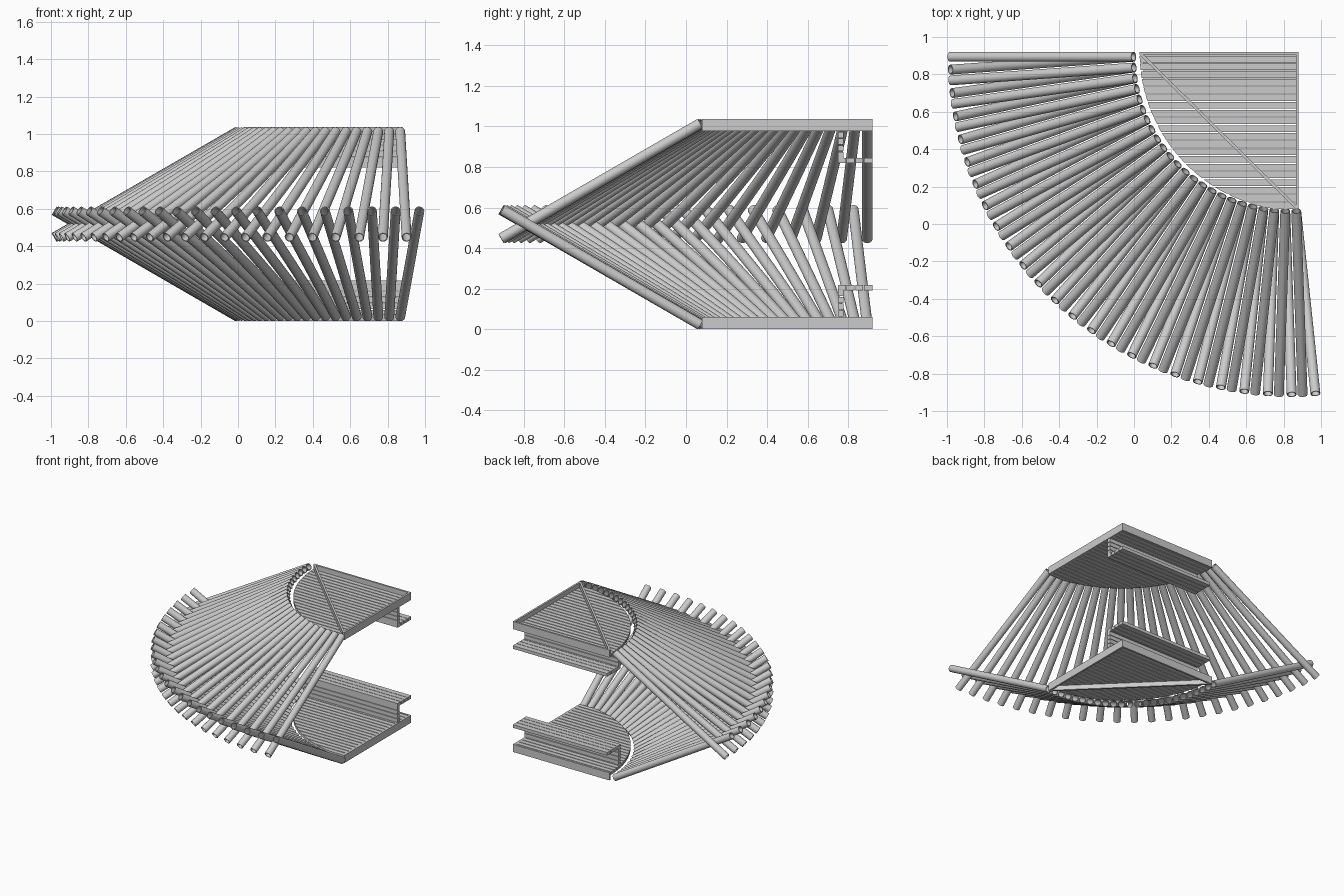
import bpy, bmesh
from math import sin, cos, radians, sqrt
from mathutils import Vector

if "Cube" in bpy.data.objects:
    bpy.data.objects.remove(bpy.data.objects["Cube"])

H = 1.037                 # total height
X0, X1, Y0, Y1 = 0.03, 0.88, 0.08, 0.92
R = 0.85                  # deck radius about the corner (X1, Y1)


def link(name, bm):
    bmesh.ops.recalc_face_normals(bm, faces=bm.faces)
    me = bpy.data.meshes.new(name)
    bm.to_mesh(me)
    bm.free()
    ob = bpy.data.objects.new(name, me)
    bpy.context.collection.objects.link(ob)
    return ob


def prism(bm, pts, z0, z1):
    lo = [bm.verts.new((x, y, z0)) for x, y in pts]
    hi = [bm.verts.new((x, y, z1)) for x, y in pts]
    bm.faces.new(lo)
    bm.faces.new(hi)
    n = len(pts)
    for i in range(n):
        j = (i + 1) % n
        bm.faces.new((lo[i], lo[j], hi[j], hi[i]))


def rect(x0, x1, y0, y1):
    return [(x0, y0), (x1, y0), (x1, y1), (x0, y1)]


def arc_x(y):
    return X1 - sqrt(max(R * R - (Y1 - y) ** 2, 0))


def platform(prefix, flip):
    def zz(a, b):
        return (H - b, H - a) if flip else (a, b)

    # frame: two straight rims and the diagonal brace
    bm = bmesh.new()
    prism(bm, rect(X1 - 0.015, X1, Y0, Y1), *zz(0, 0.06))
    prism(bm, rect(X0, X1 - 0.015, Y1 - 0.015, Y1), *zz(0, 0.06))
    d = 0.011
    prism(bm, [(X0, Y1 - 0.015), (X0 + 2 * d, Y1 - 0.015),
               (X1 - 0.015, Y0 + 2 * d), (X1 - 0.015, Y0)], *zz(0, 0.036))
    link(prefix + "_frame", bm)

    # deck planks cut to the quarter circle
    bm = bmesh.new()
    n, gap = 20, 0.006
    p = (Y1 - 0.015 - Y0) / n
    for i in range(n):
        a, b = Y0 + i * p, Y0 + (i + 1) * p - gap
        left = [(arc_x(b + (a - b) * k / 5), b + (a - b) * k / 5) for k in range(6)]
        prism(bm, left + [(X1 - 0.015, a), (X1 - 0.015, b)], *zz(0.036, 0.06))
    link(prefix + "_deck_planks", bm)

    # bench: upright planks and seat planks
    bm = bmesh.new()
    for i in range(4):
        z = 0.06 + i * 0.033
        prism(bm, rect(0.05, X1, 0.75, 0.776), *zz(z + 0.004, z + 0.033))
    for i in range(4):
        y = 0.75 + i * 0.0425
        prism(bm, rect(0.05, X1, y, y + 0.0385 + (0.004 if i == 3 else 0)), *zz(0.192, 0.217))
    link(prefix + "_bench", bm)


platform("lower", False)
platform("upper", True)

# one hollow pipe mesh along +z, shared by every pole
RUN, TILT, RAD, SIDES = 0.982, radians(30), 0.0262, 24
LENGTH = RUN / cos(TILT)
bm = bmesh.new()
rings = []
for r, z in ((RAD, 0), (RAD, LENGTH), (RAD - 0.005, LENGTH), (RAD - 0.005, 0)):
    rings.append([bm.verts.new((r * cos(radians(360 * k / SIDES)),
                                r * sin(radians(360 * k / SIDES)), z)) for k in range(SIDES)])
for a in range(4):
    A, B = rings[a], rings[(a + 1) % 4]
    for k in range(SIDES):
        j = (k + 1) % SIDES
        bm.faces.new((A[k], A[j], B[j], B[k]))
pipe = link("upper_pole", bm)
bpy.context.view_layer.objects.active = pipe
pipe.select_set(True)
bpy.ops.object.shade_smooth_by_angle(angle=radians(40))

# fan of poles: upper ones slope down, lower ones slope up, turned half a step
COUNT, STEP = 24, 4.0
for i in range(COUNT):
    t = radians(i * STEP)
    x, y = 0.838 - 0.84 * cos(t), 0.894 - 0.825 * sin(t)
    for name, z, s, turn in (("upper_pole", H - RAD * cos(TILT), -1, 0),
                             ("lower_pole", RAD * cos(TILT), 1, radians(STEP))):
        if name == "upper_pole" and i == 0:
            ob = pipe
        else:
            ob = pipe.copy()
            ob.name = name
            bpy.context.collection.objects.link(ob)
        a = t + turn
        v = Vector((-cos(a) * cos(TILT), -sin(a) * cos(TILT), s * sin(TILT)))
        ob.rotation_euler = v.to_track_quat('Z', 'Y').to_euler()
        ob.location = (x, y, z)
